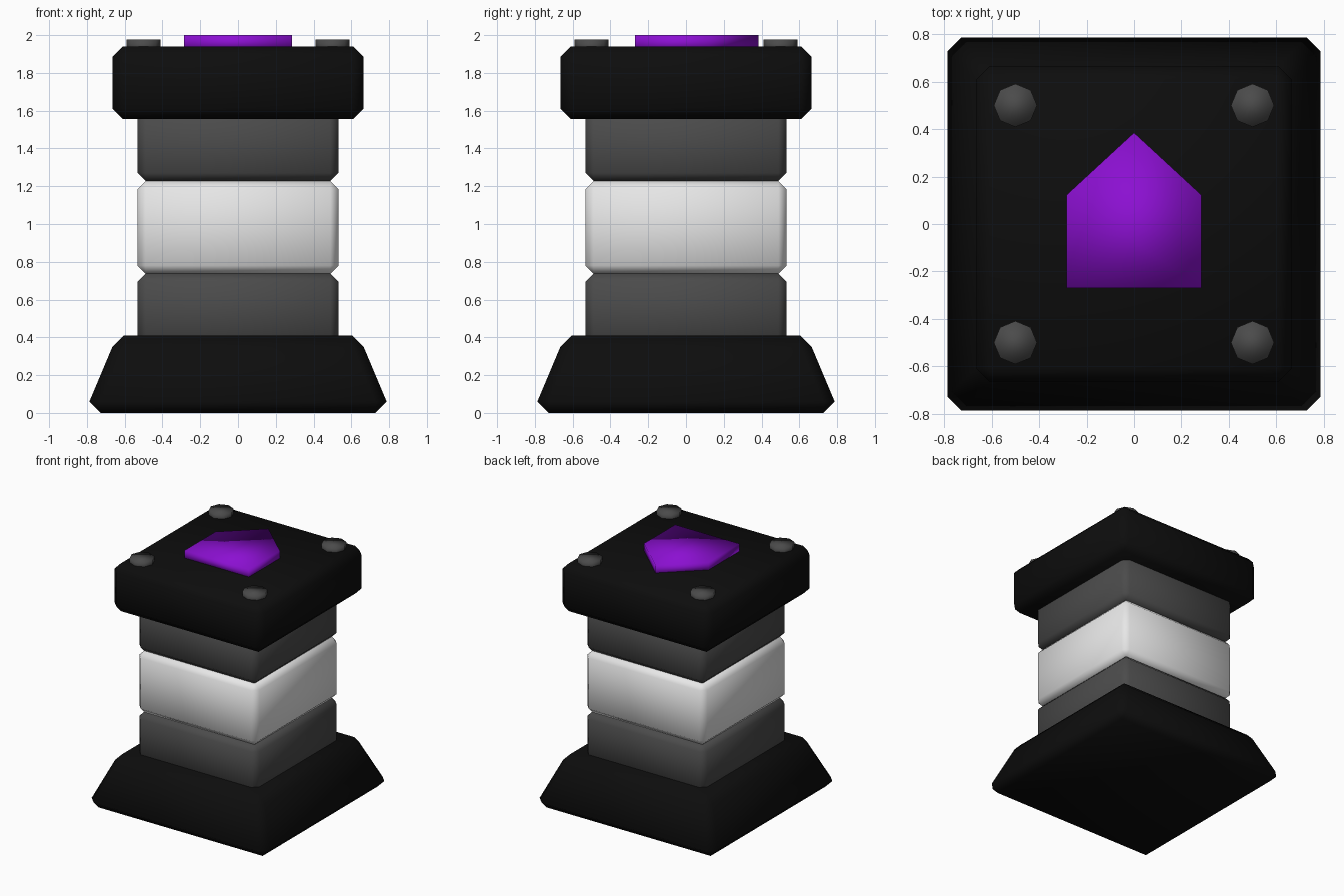
import bpy, bmesh, math

if "Cube" in bpy.data.objects:
    bpy.data.objects.remove(bpy.data.objects["Cube"])


def material(name, rgb):
    m = bpy.data.materials.new(name)
    m.diffuse_color = (*rgb, 1)
    m.use_nodes = True
    m.node_tree.nodes["Principled BSDF"].inputs["Base Color"].default_value = m.diffuse_color
    return m


BLACK = material("black", (0.004, 0.004, 0.004))
GREY = material("dark grey", (0.07, 0.07, 0.07))
WHITE = material("light grey", (0.8, 0.8, 0.8))
PURPLE = material("purple", (0.26, 0.005, 0.64))


def loft(name, rings, mat):
    """Skin closed rings of 3D points, cap both ends, merge doubled points."""
    bm = bmesh.new()
    loops = [[bm.verts.new(p) for p in ring] for ring in rings]
    n = len(loops[0])
    for a, b in zip(loops, loops[1:]):
        for i in range(n):
            j = (i + 1) % n
            bm.faces.new((a[i], a[j], b[j], b[i]))
    bm.faces.new(loops[0][::-1])
    bm.faces.new(loops[-1])
    bmesh.ops.remove_doubles(bm, verts=bm.verts, dist=1e-4)
    bmesh.ops.recalc_face_normals(bm, faces=bm.faces)
    for f in bm.faces:
        f.smooth = True
    me = bpy.data.meshes.new(name)
    bm.to_mesh(me)
    bm.free()
    me.materials.append(mat)
    ob = bpy.data.objects.new(name, me)
    bpy.context.collection.objects.link(ob)
    return ob


def square(h, cut, z):
    """Square ring of half-width h with corners cut off."""
    k = h - cut
    return [(h, -k, z), (h, k, z), (k, h, z), (-k, h, z),
            (-h, k, z), (-h, -k, z), (-k, -h, z), (k, -h, z)]


def block(name, z0, z1, h0, h1, c, mat):
    """Chamfered block, half-width h0 at the bottom and h1 at the top."""
    return loft(name, [square(h0 - c, 0, z0), square(h0, c, z0 + c),
                       square(h1, c, z1 - c), square(h1 - c, 0, z1)], mat)


# Stacked body
block("base", 0, 0.41, 0.787, 0.665, 0.06, BLACK)
block("lower_column", 0.36, 0.737, 0.532, 0.532, 0.043, GREY)
block("middle_band", 0.737, 1.227, 0.532, 0.532, 0.043, WHITE)
block("upper_column", 1.227, 1.605, 0.532, 0.532, 0.043, GREY)
block("cap", 1.557, 1.94, 0.665, 0.665, 0.055, BLACK)

# Corner bolts
for sx in (-1, 1):
    for sy in (-1, 1):
        rings = [[(sx * 0.5 + 0.091 * math.cos(i * math.pi / 4),
                   sy * 0.5 + 0.091 * math.sin(i * math.pi / 4), z)
                  for i in range(8)] for z in (1.91, 1.977)]
        loft("bolt", rings, GREY)

# Direction marker plate on top
outline = [(-0.285, -0.27), (0.285, -0.27), (0.285, 0.122), (0, 0.385), (-0.285, 0.122)]
loft("marker", [[(x, y, z) for x, y in outline] for z in (1.92, 2.0)], PURPLE)
